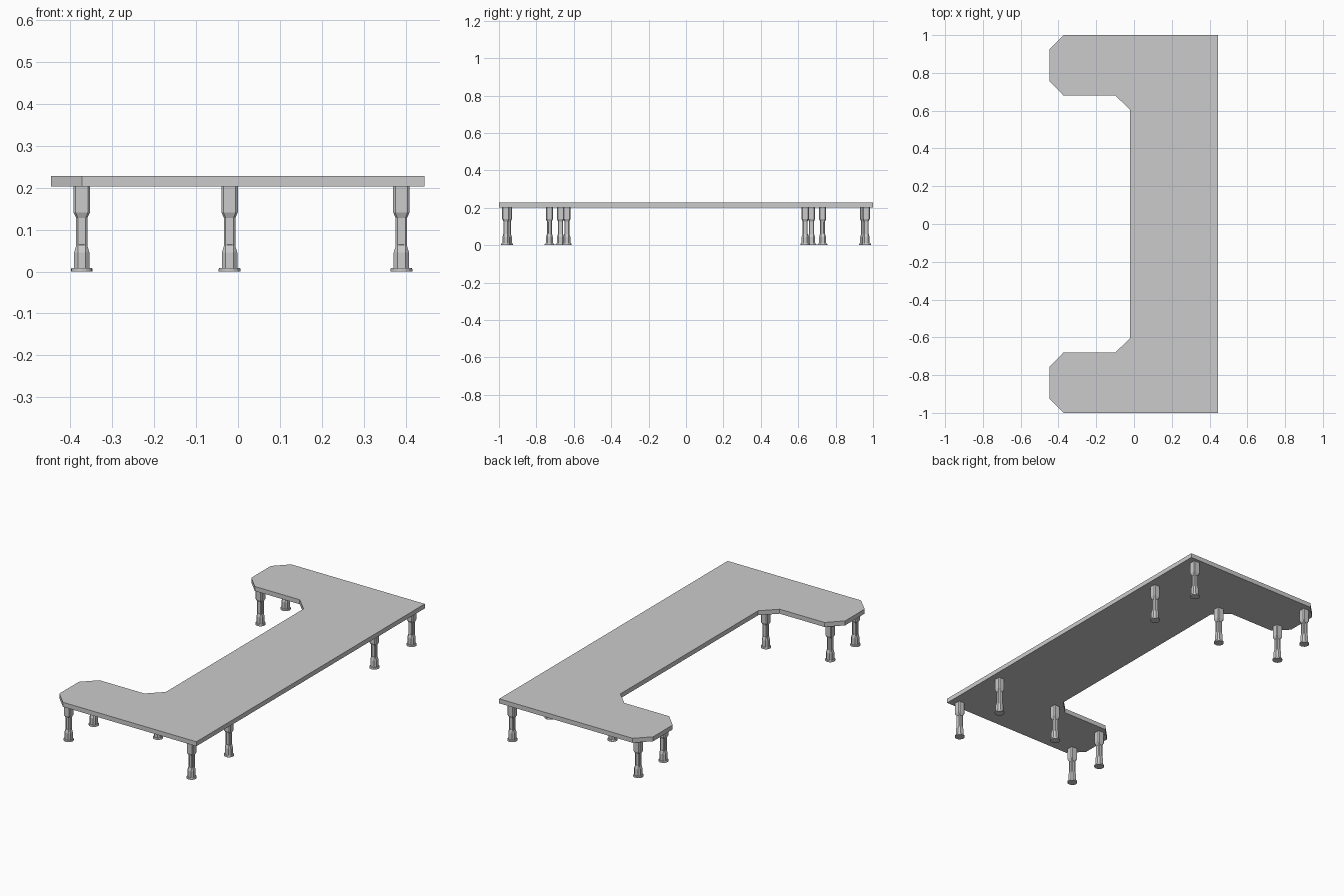
import bpy, bmesh, math

if "Cube" in bpy.data.objects:
    bpy.data.objects.remove(bpy.data.objects["Cube"])


def finish(bm, name):
    bmesh.ops.recalc_face_normals(bm, faces=bm.faces)
    mesh = bpy.data.meshes.new(name)
    bm.to_mesh(mesh)
    bm.free()
    return mesh


def add(mesh, name, loc=(0, 0, 0)):
    ob = bpy.data.objects.new(name, mesh)
    ob.location = loc
    bpy.context.collection.objects.link(ob)
    return ob


def loft(bm, rings):
    """Skin a stack of equal-sized rings and cap both ends; returns side faces per band."""
    loops = [[bm.verts.new(p) for p in ring] for ring in rings]
    bands = []
    for a, b in zip(loops, loops[1:]):
        n = len(a)
        bands.append([bm.faces.new((a[i], a[(i + 1) % n], b[(i + 1) % n], b[i])) for i in range(n)])
    bm.faces.new(loops[0][::-1])
    bm.faces.new(loops[-1])
    return bands


# Table top: C-shaped board with chamfered arm ends and inner corners
half = [(0.445, 1.0), (-0.373, 1.0), (-0.447, 0.926), (-0.447, 0.755),
        (-0.373, 0.68), (-0.098, 0.68), (-0.02, 0.603)]
outline = half + [(x, -y) for x, y in reversed(half)]
bm = bmesh.new()
loft(bm, [[(x, y, z) for x, y in outline] for z in (0.203, 0.228)])
add(finish(bm, "table_top"), "table_top")


def chamfered_square(z, h, c):
    """Square cross-section with cut corners; even bands are the wide sides."""
    k = h - c
    return [(-k, -h, z), (k, -h, z), (h, -k, z), (h, k, z),
            (k, h, z), (-k, h, z), (-h, k, z), (-h, -k, z)]


# Leg: height, half width, corner cut
profile = [(0.008, 0.0185, 0.009), (0.045, 0.0185, 0.009), (0.061, 0.0135, 0.004),
           (0.128, 0.0135, 0.004), (0.141, 0.0195, 0.005), (0.204, 0.0195, 0.005)]
bm = bmesh.new()
bands = loft(bm, [chamfered_square(*p) for p in profile])
bm.normal_update()

# Recessed slot on each wide side of the shaft
slots = bands[2][0::2]
bmesh.ops.inset_individual(bm, faces=slots, thickness=0.004, depth=0)
bmesh.ops.inset_individual(bm, faces=slots, thickness=0.0003, depth=-0.002)

# Round foot disc
loft(bm, [[(r * math.cos(math.tau * i / 16), r * math.sin(math.tau * i / 16), z)
           for i in range(16)] for z, r in ((0, 0.026), (0.006, 0.026), (0.0085, 0.0245))])
leg_mesh = finish(bm, "leg")

# Five legs on each side, mirrored front to back
spots = {"corner": (0.39, 0.963), "inner": (0.39, 0.637), "middle": (-0.02, 0.671),
         "arm_outer": (-0.373, 0.95), "arm_inner": (-0.373, 0.73)}
for side, s in (("front", -1), ("back", 1)):
    for spot, (x, y) in spots.items():
        add(leg_mesh, f"{side}_{spot}_leg", (x, s * y, 0))
